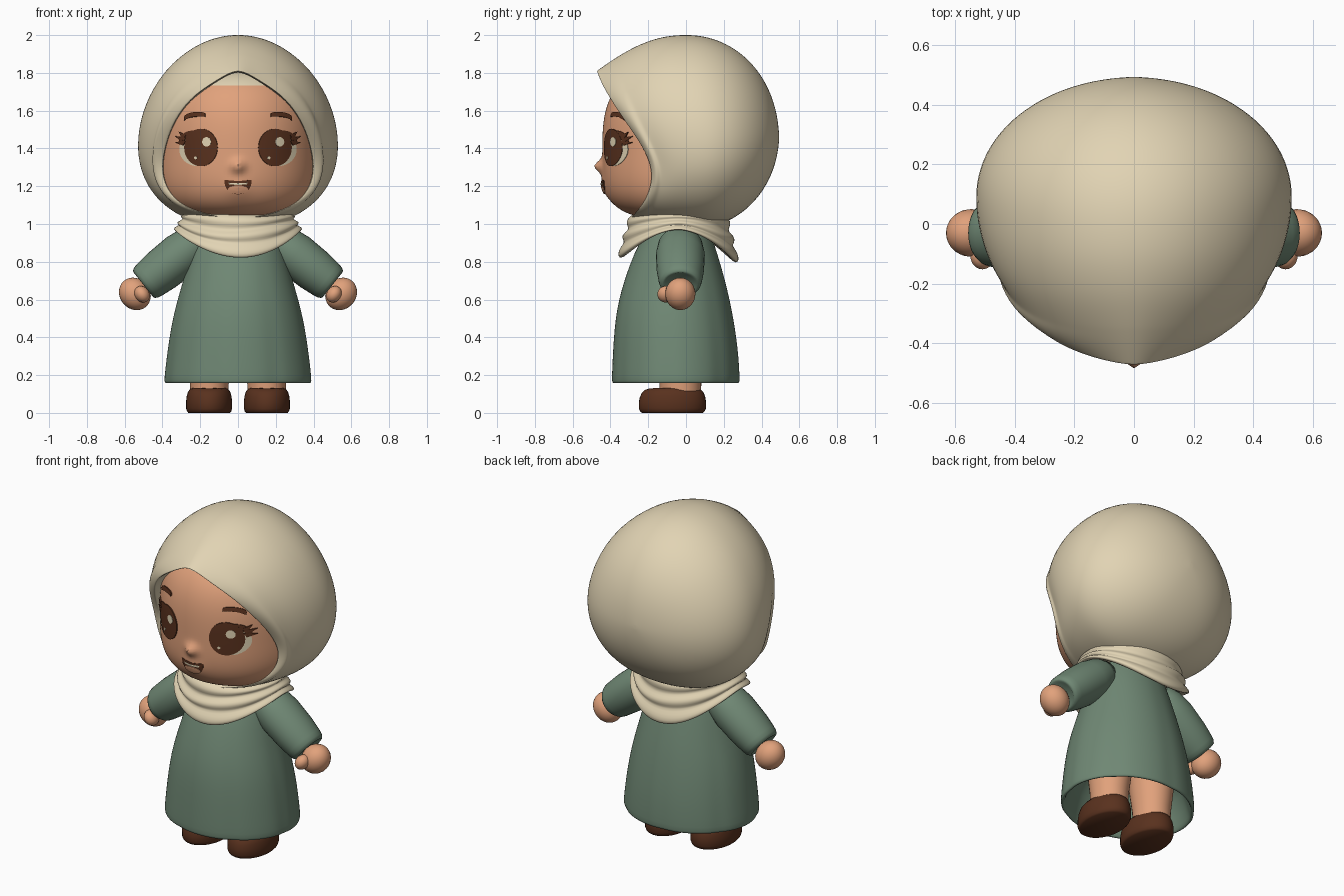
import bpy, bmesh, math
from math import sin, cos, pi, exp
from mathutils import Vector
from mathutils.bvhtree import BVHTree

old = bpy.data.objects.get("Cube")
if old:
    bpy.data.objects.remove(old, do_unlink=True)


def material(name, r, g, b):
    m = bpy.data.materials.new(name)
    m.use_nodes = True
    m.diffuse_color = (r, g, b, 1)
    m.node_tree.nodes["Principled BSDF"].inputs["Base Color"].default_value = (r, g, b, 1)
    return m


CREAM = material("cream_cloth", .755, .655, .455)
GREEN = material("sage_green", .16, .245, .175)
SKIN = material("warm_skin", .755, .36, .2)
BROWN = material("dark_brown", .1, .031, .013)


def finish(name, bm, mats, angle=50, subsurf=0):
    bmesh.ops.recalc_face_normals(bm, faces=bm.faces)
    mesh = bpy.data.meshes.new(name)
    bm.to_mesh(mesh)
    bm.free()
    ob = bpy.data.objects.new(name, mesh)
    bpy.context.collection.objects.link(ob)
    for m in mats:
        mesh.materials.append(m)
    bpy.ops.object.select_all(action='DESELECT')
    ob.select_set(True)
    bpy.context.view_layer.objects.active = ob
    bpy.ops.object.shade_smooth_by_angle(angle=math.radians(angle))
    if subsurf:
        mod = ob.modifiers.new("smooth_surface", 'SUBSURF')
        mod.levels = mod.render_levels = subsurf
    return ob


def loft(name, rings, *mats, caps=(True, True), **opts):
    """Skin closed rings of points, closing the ends with fans."""
    bm = bmesh.new()
    rows = [[bm.verts.new(p) for p in ring] for ring in rings]
    n = len(rows[0])
    for a, b in zip(rows, rows[1:]):
        for i in range(n):
            j = (i + 1) % n
            bm.faces.new((a[i], a[j], b[j], b[i]))
    for row, cap in zip((rows[0], rows[-1]), caps):
        if cap:
            mid = bm.verts.new(sum((v.co for v in row), Vector()) / n)
            for i in range(n):
                bm.faces.new((row[i], row[(i + 1) % n], mid))
    return finish(name, bm, mats, **opts)


def oval(cx, cy, z, rx, ry, n=48):
    return [(cx + rx * cos(2 * pi * i / n), cy + ry * sin(2 * pi * i / n), z) for i in range(n)]


def ball(name, centre, radii, mat, tilt):
    bm = bmesh.new()
    bmesh.ops.create_uvsphere(bm, u_segments=24, v_segments=16, radius=1)
    ob = finish(name, bm, [mat])
    ob.location, ob.scale, ob.rotation_euler = centre, radii, (0, tilt, 0)


# Head: rounded block with a shallower back, a button nose and full lips
def head_point(x, y, z):
    if y > 0:
        return (x, y * .72, z)
    nose = .042 * exp(-(x * x + (z - 1.305) ** 2) / .0011)
    lips = .014 * exp(-(x * x + (z - 1.19) ** 2) / .004)
    return (x, y - nose - lips, z)


rings = []
for k in range(1, 80):
    depth, power = (.355, 3.5) if k < 40 else (.45, 3)
    t = abs(cos(pi * k / 80))
    s = (1 - t ** power) ** (1 / power)
    z = 1.38 - depth * cos(pi * k / 80)
    rings.append([head_point(*p) for p in oval(0, 0, z, .425 * s, .443 * s, 128)])
head = loft("head", rings, SKIN, CREAM)
for f in head.data.polygons:
    f.material_index = int(f.center.z > 1.728)
bm = bmesh.new()
bm.from_mesh(head.data)
face = BVHTree.FromBMesh(bm)
bm.free()


# Thin plates that follow the face
def on_face(x, z, lift):
    hit = face.ray_cast(Vector((x, -2, z)), Vector((0, 1, 0)))
    return hit[0] + hit[1] * lift


def plate(name, outline, lift, mat):
    n = len(outline)
    cx, cz = sum(p[0] for p in outline) / n, sum(p[1] for p in outline) / n
    rings = [[on_face(cx + (x - cx) * s, cz + (z - cz) * s, h) for x, z in outline]
             for s, h in ((1, -.002), (1, lift), (.75, lift), (.5, lift), (.25, lift))]
    loft(name, rings, mat, caps=(False, True))


def disc(cx, cz, rx, rz, n=32):
    return [(cx + rx * cos(2 * pi * i / n), cz + rz * sin(2 * pi * i / n)) for i in range(n)]


for side, tag in ((1, "left"), (-1, "right")):
    plate(tag + "_eye_white", disc(side * .214, 1.395, .094, .088), .004, CREAM)
    plate(tag + "_iris", disc(side * .194, 1.405, .087, .099), .0065, BROWN)
    plate(tag + "_eye_highlight", disc(side * .19 + .027, 1.435, .023, .025, 16), .009, CREAM)
    plate(tag + "_eye_glint", disc(side * .19 - .03, 1.35, .008, .008, 12), .009, CREAM)
    lid = [(.235 - .075 * cos(pi * i / 10), 1.435 + .06 * sin(pi * i / 10)) for i in range(11)]
    plate(tag + "_upper_lid", [(side * x, z) for x, z in lid], .0055, BROWN)
    for k, (tx, tz) in enumerate(((.308, 1.488), (.328, 1.465), (.33, 1.432))):
        bx, bz = .287, 1.457 - .014 * k
        plate(f"{tag}_eyelash_{k}", [(side * (bx - .015), bz + .013), (side * tx, tz),
                                     (side * bx, bz - .014)], .008, BROWN)
    brow = [(.226 - .055 * cos(pi * i / 8), 1.582 + .018 * sin(pi * i / 8) - .018 * i / 8)
            for i in range(9)]
    brow += [(x, z - .016 - .008 * sin(pi * i / 8)) for i, (x, z) in enumerate(brow)][::-1]
    plate(tag + "_eyebrow", [(side * x, z) for x, z in brow], .008, BROWN)

smile = [(-.07 * cos(pi * i / 16), 1.222 - .063 * sin(pi * i / 16)) for i in range(17)]
plate("mouth", smile + [(.072, 1.234), (0, 1.227), (-.072, 1.234)], .004, BROWN)
plate("teeth", [(-.05, 1.219), (-.045, 1.21), (0, 1.207), (.045, 1.21), (.05, 1.219),
                (0, 1.217)], .0065, CREAM)
plate("tongue", disc(0, 1.184, .052, .0215, 20), .0065, SKIN)

# Head scarf: face opening, swelling to the widest loop, then closing at the back
half = [(0, -.48, 1.818), (.07, -.468, 1.785), (.15, -.447, 1.735), (.255, -.404, 1.662),
        (.335, -.33, 1.55), (.378, -.25, 1.44), (.4, -.19, 1.33), (.395, -.18, 1.24),
        (.36, -.2, 1.16), (.28, -.24, 1.09), (.15, -.285, 1.045), (0, -.3, 1.025)]
rim = half + [(-x, y, z) for x, y, z in half[-2:0:-1]]
MID = 1.42


def inward(p, s, dy):
    return (p[0] * s, p[1] + dy, MID + (p[2] - MID) * s)


def widest(p):
    a = math.atan2(p[2] - MID, p[0])
    c, s = cos(a), sin(a)
    if s < 0:
        c = math.copysign(abs(c) ** .85, c)
    return Vector((.538 * c, .1 - .13 * max(s, 0), MID + (.585 if s > 0 else .45) * s)), abs(c)


def front_point(p, s):
    e, side = widest(p)
    k = sin(s * pi / 2)
    fold = 1 + .055 * side * (sin(pi * s / .28) if s < .28 else 0)
    y = p[1] + (e.y - p[1]) * s ** (1 + .4 * side)
    return ((p[0] + (e.x - p[0]) * k) * fold, y, p[2] + (e.z - p[2]) * k)


def back_point(p, a):
    e, _ = widest(p)
    mid = MID + .04 * sin(a)
    return (e.x * cos(a), e.y + (.493 - e.y) * sin(a), mid + (e.z - MID) * cos(a))


rings = [[inward(p, .985, .1) for p in rim], [inward(p, .998, .02) for p in rim]]
rings += [[front_point(p, s) for p in rim] for s in (0, .03, .09, .15, .21, .27, .32, .45, .6, .8)]
rings += [[back_point(p, pi / 18 * k) for p in rim] for k in (*range(9), 8.8)]
loft("head_scarf", rings, CREAM, caps=(False, True), angle=180, subsurf=2)

# Draped scarf collar: (outward share, drop share) across its folds
folds = [(-.6, -.1), (.1, 0), (.5, .08), (.62, .2), (.4, .32), (.62, .42), (.85, .52),
         (.8, .64), (.68, .7), (.95, .8), (1.1, .92), (1.02, 1), (.8, 1), (.3, .85), (-.3, .6)]
rings = []
for out, drop in folds:
    ring = []
    for i in range(48):
        a = 2 * pi * i / 48
        hang = abs(sin(a)) ** 1.7
        depth = .085 + (.145 if sin(a) < 0 else .17) * hang
        wave = .008 * sin(2 * a + 7 * drop)
        ring.append(((.26 + .075 * out) * cos(a), -.04 + (.225 + .088 * out) * sin(a),
                     1.055 - drop * depth + wave * hang))
    rings.append(ring)
loft("scarf_collar", rings, CREAM, caps=(True, False), angle=180, subsurf=1)

# Dress: (height, half width, front, back), from the lining round the hem to the neck
profile = [(.45, .3, -.32, .2), (.19, .36, -.36, .255), (.162, .37, -.372, .265),
           (.156, .38, -.382, .275), (.16, .389, -.391, .285), (.18, .391, -.393, .287),
           (.3, .377, -.388, .28), (.4, .363, -.382, .268), (.5, .345, -.373, .252),
           (.6, .32, -.355, .232), (.7, .29, -.327, .208), (.85, .25, -.275, .165),
           (.98, .2, -.2, .12), (1.05, .13, -.14, .08)]
rings = []
for z, w, f, b in profile:
    ring = []
    for x, y, _ in oval(0, 0, z, 1, 1, 64):
        a = math.atan2(y, x)
        pleat = 1 - .018 * max(0, 1 - z) * max(0, cos(7 * a + 1)) ** 3
        ring.append((x * w * pleat, (f + b) / 2 + y * (b - f) / 2 * pleat, z))
    rings.append(ring)
loft("dress", rings, GREEN, angle=80, subsurf=1)

# Limbs
for side, tag in ((1, "left"), (-1, "right")):
    axis, up = Vector((.78, 0, -.62)), Vector((.62, 0, .78))
    rings = []
    for d, r in ((-.4, .08), (-.34, .108), (-.25, .12), (-.12, .116), (-.04, .107),
                 (-.015, .102), (.001, .092), (.004, .082), (-.004, .072)):
        mid = Vector((.498, -.03, .681)) + axis * d
        ring = [mid + up * (r * sin(2 * pi * i / 32)) + Vector((0, r * 1.08 * cos(2 * pi * i / 32), 0))
                for i in range(32)]
        rings.append([(side * p.x, p.y, p.z) for p in ring])
    loft(tag + "_sleeve", rings, GREEN, angle=80)
    ball(tag + "_hand", (side * .546, -.03, .63), (.08, .08, .09), SKIN, side * .7)
    ball(tag + "_thumb", (side * .508, -.106, .628), (.038, .046, .046), SKIN, side * .6)

    loft(tag + "_leg", [oval(side * x, -.03, z, r, r * 1.08, 32) for x, z, r in
                        ((.152, .08, .1), (.152, .18, .104), (.15, .3, .118), (.148, .5, .13))], SKIN)

    # Shoe: rounded oval, sloping only at the toe tip
    rings = []
    for z, s in ((0, .9), (.008, .96), (.025, 1), (.06, 1), (.09, .97), (.113, .91), (.127, .82),
                 (.132, .7)):
        ring = []
        for x, y, _ in oval(0, 0, 0, 1, 1, 36):
            ring.append((side * .153 + x * .122 * s, -.072 + y * .178 * s,
                         z * (1 - .1 * max(0, -y * s) ** 4)))
        rings.append(ring)
    loft(tag + "_shoe", rings, BROWN, angle=60)
